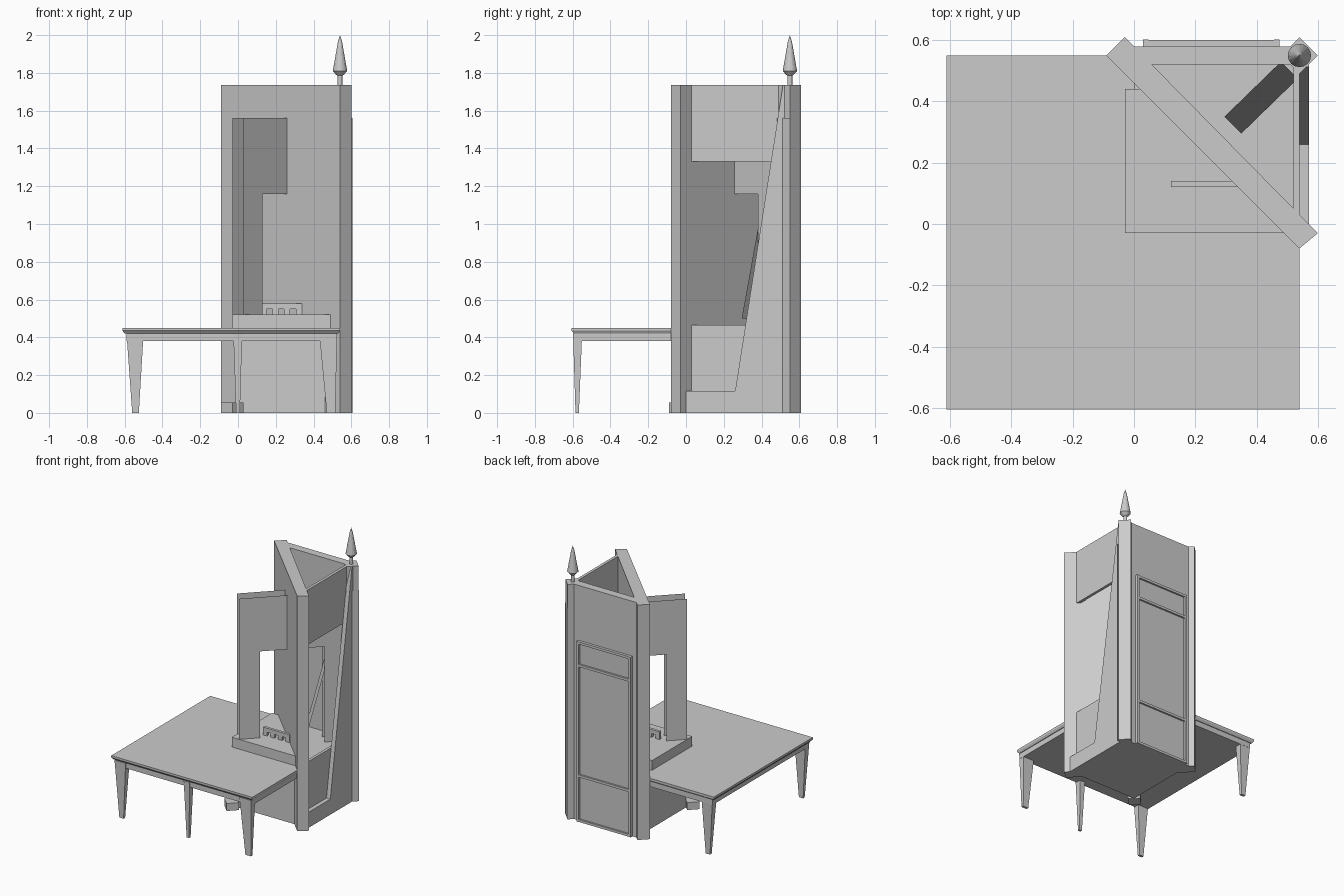
import bpy, bmesh, math

if "Cube" in bpy.data.objects:
    bpy.data.objects.remove(bpy.data.objects["Cube"])


def mesh_object(name, verts, faces, solid=True):
    mesh = bpy.data.meshes.new(name)
    mesh.from_pydata(verts, [], faces)
    if solid:
        bm = bmesh.new()
        bm.from_mesh(mesh)
        bmesh.ops.recalc_face_normals(bm, faces=bm.faces)
        bm.to_mesh(mesh)
        bm.free()
    obj = bpy.data.objects.new(name, mesh)
    bpy.context.collection.objects.link(obj)
    return obj


def loft(name, low, high):
    n = len(low)
    faces = [tuple(range(n))[::-1], tuple(range(n, 2 * n))]
    faces += [(i, (i + 1) % n, n + (i + 1) % n, n + i) for i in range(n)]
    return mesh_object(name, low + high, faces)


def prism(name, outline, z0, z1):
    return loft(name, [(x, y, z0) for x, y in outline], [(x, y, z1) for x, y in outline])


def rect(x0, x1, y0, y1):
    return [(x0, y0), (x1, y0), (x1, y1), (x0, y1)]


def box(name, x0, x1, y0, y1, z0, z1):
    return prism(name, rect(x0, x1, y0, y1), z0, z1)


def taper(name, low, z0, high, z1):
    return loft(name, [(x, y, z0) for x, y in rect(*low)], [(x, y, z1) for x, y in rect(*high)])


def post(name, x, y, z1, r=0.06):
    return prism(name, [(x - r, y), (x, y - r), (x + r, y), (x, y + r)], 0, z1)


# Table: top with chamfered underside, apron and tapered legs
box("table_top", -0.612, 0.54, -0.605, 0.55, 0.435, 0.45)
taper("table_edge", (-0.6, 0.53, -0.592, 0.54), 0.42, (-0.612, 0.54, -0.605, 0.55), 0.435)
box("table_apron", -0.59, 0.525, -0.59, 0.535, 0.38, 0.42)
taper("front_left_leg", (-0.56, -0.525, -0.585, -0.567), 0, (-0.59, -0.5, -0.598, -0.55), 0.42)
taper("front_right_leg", (0.47, 0.515, -0.585, -0.567), 0, (0.43, 0.525, -0.598, -0.55), 0.42)
taper("front_middle_leg", (-0.01, 0.01, -0.585, -0.567), 0, (-0.025, 0.022, -0.598, -0.55), 0.42)
taper("back_left_leg", (-0.56, -0.525, 0.5, 0.52), 0, (-0.59, -0.5, 0.485, 0.535), 0.42)

# Cabinet base, diagonal wall and corner posts
box("cabinet_base", 0, 0.54, 0, 0.55, 0, 0.455)
prism("diagonal_wall", [(-0.09, 0.55), (0.54, -0.08), (0.6, -0.03), (-0.03, 0.61)], 0, 1.735)
post("back_post", 0.54, 0.55, 1.735)
post("corner_foot", -0.03, -0.03, 0.055)

# Right side: stepped outer wall and boards around the window
side = [(0, 0), (0.55, 0), (0.55, 1.735), (0.513, 1.735), (0.26, 0.115), (0, 0.115)]
loft("right_wall", [(0.54, y, z) for y, z in side], [(0.572, y, z) for y, z in side])
box("right_lower_board", 0.52, 0.541, 0, 0.54, 0, 0.465)
box("right_upper_board", 0.52, 0.541, 0, 0.54, 1.33, 1.735)

# Back wall with framed panel
box("back_wall", 0, 0.54, 0.52, 0.58, 0, 1.735)
box("back_panel", 0.03, 0.475, 0.58, 0.587, 0, 1.33)
for i, x in enumerate((0.03, 0.457)):
    box(f"back_frame_stile_{i}", x, x + 0.018, 0.58, 0.602, 0, 1.33)
for i, z in enumerate((0.0, 0.33, 1.145, 1.312)):
    box(f"back_frame_rail_{i}", 0.03, 0.475, 0.58, 0.6, z, z + 0.018)

# Hollow diagonal fin: two thin sheets with a doorway cut out
fin = [(0.0, 0.455), (0.1, 0.455), (0.1, 1.16), (0.41, 1.16), (0.41, 0.455),
       (0.5, 0.455), (0.5, 0.0), (0.577, 0.0), (0.577, 1.56), (0.0, 1.56)]
for s, label in ((1, "right"), (-1, "left")):
    pts = [(d + 0.03 * s, d - 0.03 * s, z) for d, z in fin]
    order = tuple(range(len(pts)))
    mesh_object("fin_" + label, pts, [order if s > 0 else order[::-1]], False)

# Steep plank inside the cabinet
mesh_object("steep_plank",
            [(0.35, 0.295, 0.5), (0.295, 0.35, 0.5), (0.48, 0.53, 1.5), (0.535, 0.475, 1.5)],
            [(0, 3, 2, 1)], False)

# Raised plinth on the table and little railing
prism("plinth", [(-0.03, -0.03), (0.49, -0.03), (0.02, 0.44), (-0.03, 0.44)], 0.45, 0.522)
box("railing_top", 0.12, 0.338, 0.12, 0.14, 0.55, 0.58)
for i in range(4):
    x = 0.12 + i * 0.062
    box(f"railing_baluster_{i}", x, x + 0.032, 0.12, 0.14, 0.522, 0.55)

# Finial turned from a profile
profile = [(0.0, 1.73), (0.013, 1.73), (0.013, 1.785), (0.02, 1.79), (0.038, 1.81), (0.011, 1.965), (0.0, 2.0)]
n = 16
verts = [(0.54 + r * math.cos(2 * math.pi * k / n), 0.55 + r * math.sin(2 * math.pi * k / n), z)
         for r, z in profile for k in range(n)]
faces = [(j * n + k, j * n + (k + 1) % n, (j + 1) * n + (k + 1) % n, (j + 1) * n + k)
         for j in range(len(profile) - 1) for k in range(n)]
finial = mesh_object("finial", verts, faces)
bm = bmesh.new()
bm.from_mesh(finial.data)
bmesh.ops.remove_doubles(bm, verts=bm.verts, dist=0.0001)
bmesh.ops.recalc_face_normals(bm, faces=bm.faces)
bm.to_mesh(finial.data)
bm.free()
